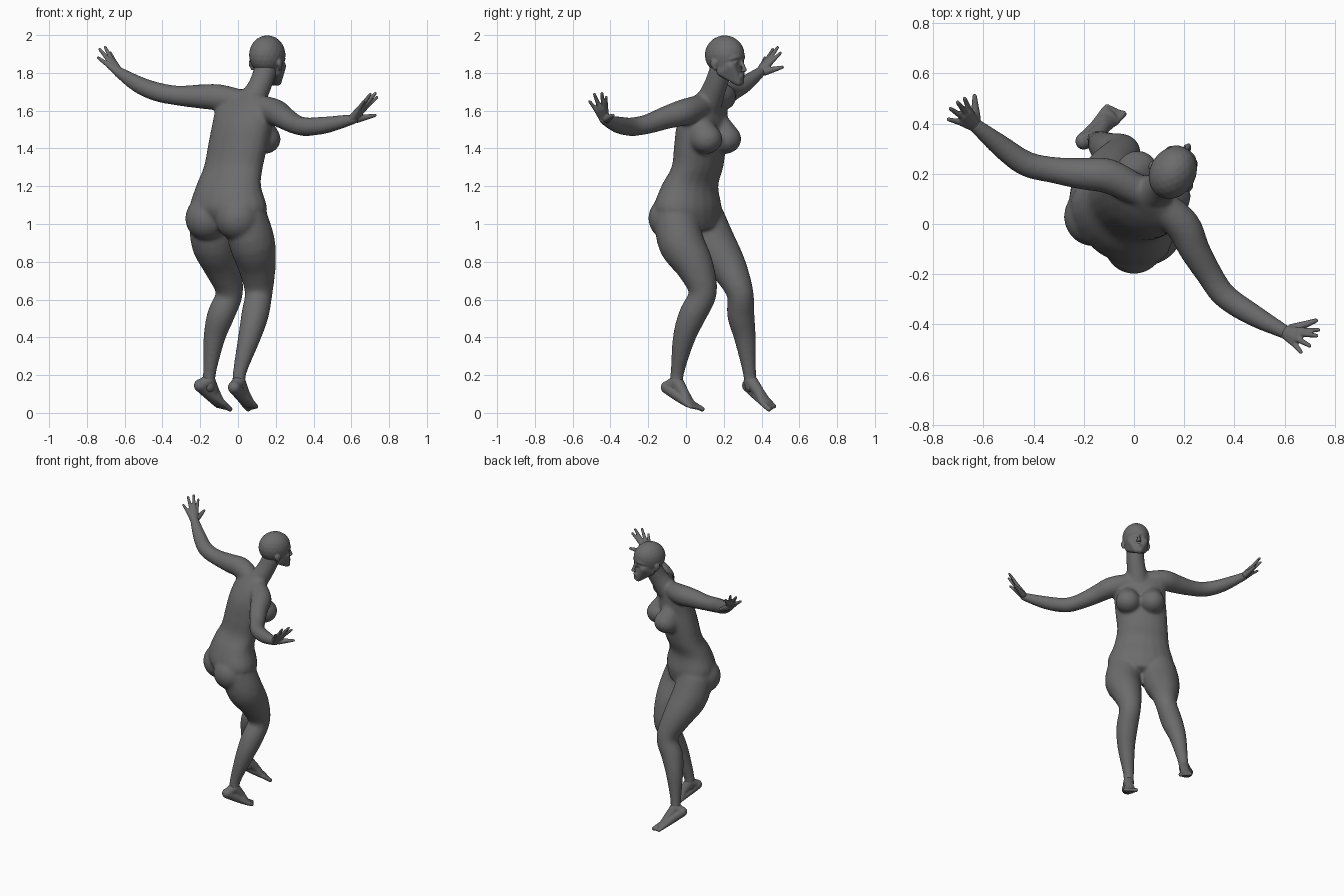
import bpy, bmesh
from mathutils import Vector, Matrix

cube = bpy.data.objects.get("Cube")
if cube:
    bpy.data.objects.remove(cube)

skin = bpy.data.materials.new("dark_grey")
skin.use_nodes = True
skin.diffuse_color = (.15, .15, .15, 1)
skin.node_tree.nodes["Principled BSDF"].inputs["Base Color"].default_value = (.15, .15, .15, 1)

# Unit sphere points reused by every volume
ball = bmesh.new()
bmesh.ops.create_icosphere(ball, subdivisions=3, radius=1)
unit = [v.co.copy() for v in ball.verts]
ball.free()


def full(node):
    """Node is x, y, z and either one radius or side, depth and height radii."""
    node = tuple(node)
    return node if len(node) == 6 else node[:3] + (node[3],) * 3


def points(node, yaw):
    n = full(node)
    m = Matrix.Translation(n[:3]) @ Matrix.Rotation(yaw, 4, 'Z') @ Matrix.Diagonal((*n[3:], 1))
    return [m @ p for p in unit]


def hull(bm, nodes, yaw=0):
    """Convex skin around a few ellipsoids."""
    verts = [bm.verts.new(p) for n in nodes for p in points(n, yaw)]
    bmesh.ops.convex_hull(bm, input=verts)


def chain(bm, nodes, yaw=0, steps=4):
    """Smooth limb through ellipsoids, interpolated with a spline."""
    nodes = [full(n) for n in nodes]
    ext = [nodes[0]] + nodes + [nodes[-1]]
    path = []
    for a, b, c, d in zip(ext, ext[1:], ext[2:], ext[3:]):
        for i in range(steps):
            t = i / steps
            path.append([q + t * (r - p + t * (2*p - 5*q + 4*r - s + t * (3*q - p - 3*r + s))) / 2
                         for p, q, r, s in zip(a, b, c, d)])
    path.append(nodes[-1])
    for pair in zip(path, path[1:]):
        hull(bm, pair, yaw)


def finish(name, bm, voxel, smoothing):
    """Fuse the volumes of a part into one smooth surface."""
    bmesh.ops.delete(bm, geom=[v for v in bm.verts if not v.link_faces], context='VERTS')
    mesh = bpy.data.meshes.new(name)
    bm.to_mesh(mesh)
    bm.free()
    obj = bpy.data.objects.new(name, mesh)
    bpy.context.collection.objects.link(obj)
    mesh.materials.append(skin)
    remesh = obj.modifiers.new("fuse", 'REMESH')
    remesh.mode = 'VOXEL'
    remesh.voxel_size = voxel
    remesh.use_smooth_shade = True
    relax = obj.modifiers.new("relax", 'SMOOTH')
    relax.factor = .5
    relax.iterations = smoothing


# Body: torso, breasts, buttocks, neck, shoulders, arms and legs
turn = -.6
body = bmesh.new()
chain(body, [
    (-.04, .03, .99, .17, .12, .03),
    (-.05, .01, 1.08, .225, .155, .03),
    (-.05, .02, 1.2, .19, .13, .03),
    (-.025, .06, 1.3, .173, .118, .03),
    (0, .075, 1.42, .175, .118, .03),
    (.02, .085, 1.53, .175, .11, .03),
    (.035, .1, 1.61, .17, .085, .03),
    (.06, .115, 1.67, .1, .06, .03)], turn)
for x, y in ((.14, .105), (.01, .205)):
    hull(body, [(x, y, 1.45, .085, .09, .08), (x - .03, y - .04, 1.54, .06)], turn)
for x, y in ((-.16, .03), (0, -.08)):
    hull(body, [(x, y, 1.03, .12), (x + .02, y + .03, 1.12, .09)])
chain(body, [(.06, .115, 1.63, .075), (.115, .155, 1.73, .062), (.15, .19, 1.83, .062)])

left_arm = [(.02, .13, 1.65, .06), (-.1, .19, 1.67, .07), (-.2, .2, 1.675, .064),
            (-.32, .215, 1.68, .053), (-.43, .24, 1.7, .051), (-.53, .31, 1.74, .045),
            (-.64, .4, 1.81, .028)]
right_arm = [(.08, .1, 1.63, .06), (.19, 0, 1.595, .07), (.24, -.1, 1.565, .062),
             (.3, -.2, 1.53, .053), (.36, -.285, 1.515, .05), (.47, -.36, 1.525, .045),
             (.61, -.435, 1.555, .028)]
left_leg = [(-.14, .09, 1.02, .12), (-.125, .14, .9, .122), (-.085, .22, .78, .098),
            (-.045, .285, .64, .072), (-.09, .29, .52, .073), (-.125, .312, .4, .058),
            (-.15, .335, .22, .036), (-.155, .345, .14, .036)]
right_leg = [(.04, -.05, 1.02, .12), (.075, -.025, .9, .122), (.1, .045, .78, .1),
             (.11, .09, .64, .074), (.09, .035, .52, .073), (.06, -.01, .4, .06),
             (.01, -.045, .22, .037), (.005, -.05, .14, .036)]
for limb in (left_arm, right_arm, left_leg, right_leg):
    chain(body, limb)
finish("body", body, .009, 14)

# Head: skull, jaw and mirrored features placed around its own centre
head = bmesh.new()
tilt = -.53
frame = Matrix.Translation((.155, .205, 1.895)) @ Matrix.Rotation(tilt, 4, 'Z')


def at(side, ahead, up, *radii):
    return (*(frame @ Vector((side, ahead, up))), *radii)


hull(head, [at(0, 0, 0, .092, .11, .104), at(0, .01, -.04, .082, .09, .07)], tilt)
hull(head, [at(k * side, ahead, up, r) for k in (-1, 1) for side, ahead, up, r in (
    (.045, .065, -.06, .028), (.052, .01, -.09, .024), (.012, .088, -.142, .021),
    (.02, .08, -.105, .022), (.05, -.01, -.03, .03))])
for k in (-1, 1):
    chain(head, [at(k * .015, .1, -.012, .01), at(k * .04, .09, -.012, .012), at(k * .06, .065, -.022, .012)])
    hull(head, [at(k * .033, .087, -.04, .015, .012, .009)], tilt)
    hull(head, [at(k * .09, -.017, -.045, .009, .02, .022), at(k * .085, -.01, -.07, .007, .01, .014)], tilt)
    hull(head, [at(k * .011, .114, -.084, .008)])
chain(head, [at(0, .1, -.025, .009), at(0, .112, -.055, .01), at(0, .123, -.08, .011)])
for up in (-.107, -.119):
    hull(head, [at(0, .104, up, .023, .011, .006)], tilt)
finish("head", head, .005, 4)


# Hands: a palm wedge from the wrist, then spread fingers and a thumb
def hand(name, wrist, thumb, fingers):
    bm = bmesh.new()
    wrist = Vector(wrist)
    knuckles = [wrist.lerp(Vector(tip), .53) for tip in fingers]
    hull(bm, [(*wrist, .025)] + [(*k, .014) for k in knuckles])
    for knuckle, tip in zip(knuckles, fingers):
        chain(bm, [(*knuckle, .013), (*knuckle.lerp(Vector(tip), .5), .0105), (*tip, .008)], 0, 2)
    base = wrist.lerp(Vector(thumb), .25)
    chain(bm, [(*base, .021), (*base.lerp(Vector(thumb), .5), .015), (*thumb, .009)], 0, 2)
    finish(name, bm, .004, 3)


hand("left_hand", (-.63, .39, 1.8), (-.635, .51, 1.83),
     [(-.675, .5, 1.905), (-.703, .485, 1.935), (-.732, .46, 1.925), (-.74, .417, 1.88)])
hand("right_hand", (.6, -.43, 1.55), (.725, -.385, 1.575),
     [(.735, -.422, 1.67), (.728, -.445, 1.692), (.7, -.485, 1.687), (.665, -.51, 1.648)])


# Feet: heel to ball with five toes fanned over the front edge
def foot(name, heel, ankle, ball_of_foot, tip, yaw):
    bm = bmesh.new()
    heel, ankle, front, tip = map(Vector, (heel, ankle, ball_of_foot, tip))
    chain(bm, [(*heel, .034), (*heel.lerp(front, .5), .034, .035, .03), (*front, .045, .028, .02)], yaw)
    hull(bm, [(*ankle, .036), (*heel, .03)])
    hull(bm, [(*ankle, .036), (*ankle.lerp(front, .55), .03)])
    hull(bm, [(*front, .042, .02, .018), (*ankle.lerp(front, .5), .03)], yaw)
    across = Matrix.Rotation(yaw, 3, 'Z') @ Vector((1, 0, 0))
    inward = -1 if name.startswith("right") else 1
    for i in range(5):
        offset = across * inward * (.034 - .017 * i)
        end = tip.lerp(front, .11 * i) + offset
        r = .014 if i == 0 else .0105
        chain(bm, [(*(front + offset * .9), .015), (*end, r)], 0, 2)
    finish(name, bm, .005, 4)


foot("left_foot", (-.2, .33, .145), (-.155, .342, .17), (-.1, .425, .052), (-.068, .462, .02), -.75)
foot("right_foot", (-.02, -.1, .135), (.005, -.05, .165), (.055, .02, .048), (.082, .066, .02), -.6)
